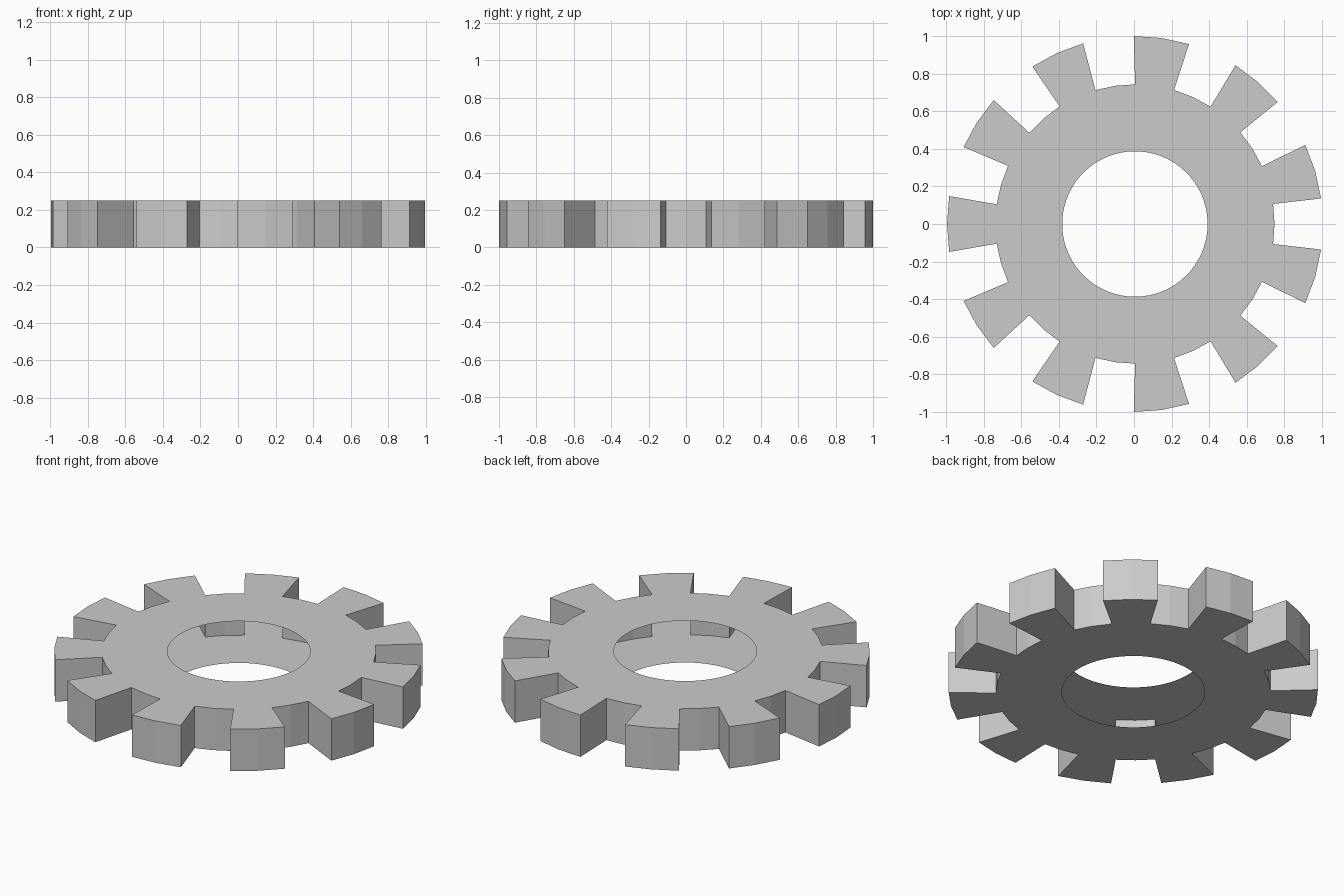
import bpy, bmesh
from math import sin, cos, pi, radians

if "Cube" in bpy.data.objects:
    bpy.data.objects.remove(bpy.data.objects["Cube"])

TEETH = 11
TIP_R, ROOT_R, HOLE_R = 1.0, 0.743, 0.387
HEIGHT = 0.25
SHIFT_X = 0.005          # odd tooth count: centres the bounding box
PITCH = 2 * pi / TEETH
TIP_HALF, ROOT_HALF = radians(8.55), radians(8.1)

# Outline as (radius, angle): tooth root, tip arc, tooth root, gap middle
outline = []
for i in range(TEETH):
    a = pi + i * PITCH
    outline += [(ROOT_R, a - ROOT_HALF),
                (TIP_R, a - TIP_HALF), (TIP_R, a), (TIP_R, a + TIP_HALF),
                (ROOT_R, a + ROOT_HALF),
                (ROOT_R, a + PITCH / 2)]

bm = bmesh.new()


def ring(points, z):
    return [bm.verts.new((r * cos(a) + SHIFT_X, r * sin(a), z)) for r, a in points]


def bridge(a, b):
    n = len(a)
    for i in range(n):
        j = (i + 1) % n
        bm.faces.new((a[i], a[j], b[j], b[i]))


n = len(outline)
hole = [(HOLE_R, pi - ROOT_HALF + 2 * pi * i / n) for i in range(n)]
# Keep an intermediate root-radius ring so the face strips stay clean under the teeth
root = [(ROOT_R * (0.9), a) for r, a in outline]

bottom, top = ring(outline, 0), ring(outline, HEIGHT)
bridge(bottom, top)                                   # outer toothed wall

# Top and bottom plates; the bore is open between them, with no inner wall
for z, rim, up in ((HEIGHT, top, True), (0, bottom, False)):
    inner = ring(hole, z)
    edges = []
    for loop in (rim, inner):
        for i in range(n):
            v, w = loop[i], loop[(i + 1) % n]
            edges.append(bm.edges.get((v, w)) or bm.edges.new((v, w)))
    res = bmesh.ops.triangle_fill(bm, edges=edges, use_beauty=True,
                                  normal=(0, 0, 1 if up else -1))
    for f in [g for g in res["geom"] if isinstance(g, bmesh.types.BMFace)]:
        f.normal_update()
        if (f.normal.z > 0) != up:
            f.normal_flip()

mesh = bpy.data.meshes.new("gear_wheel")
bm.to_mesh(mesh)
bm.free()
gear = bpy.data.objects.new("gear_wheel", mesh)
bpy.context.collection.objects.link(gear)
